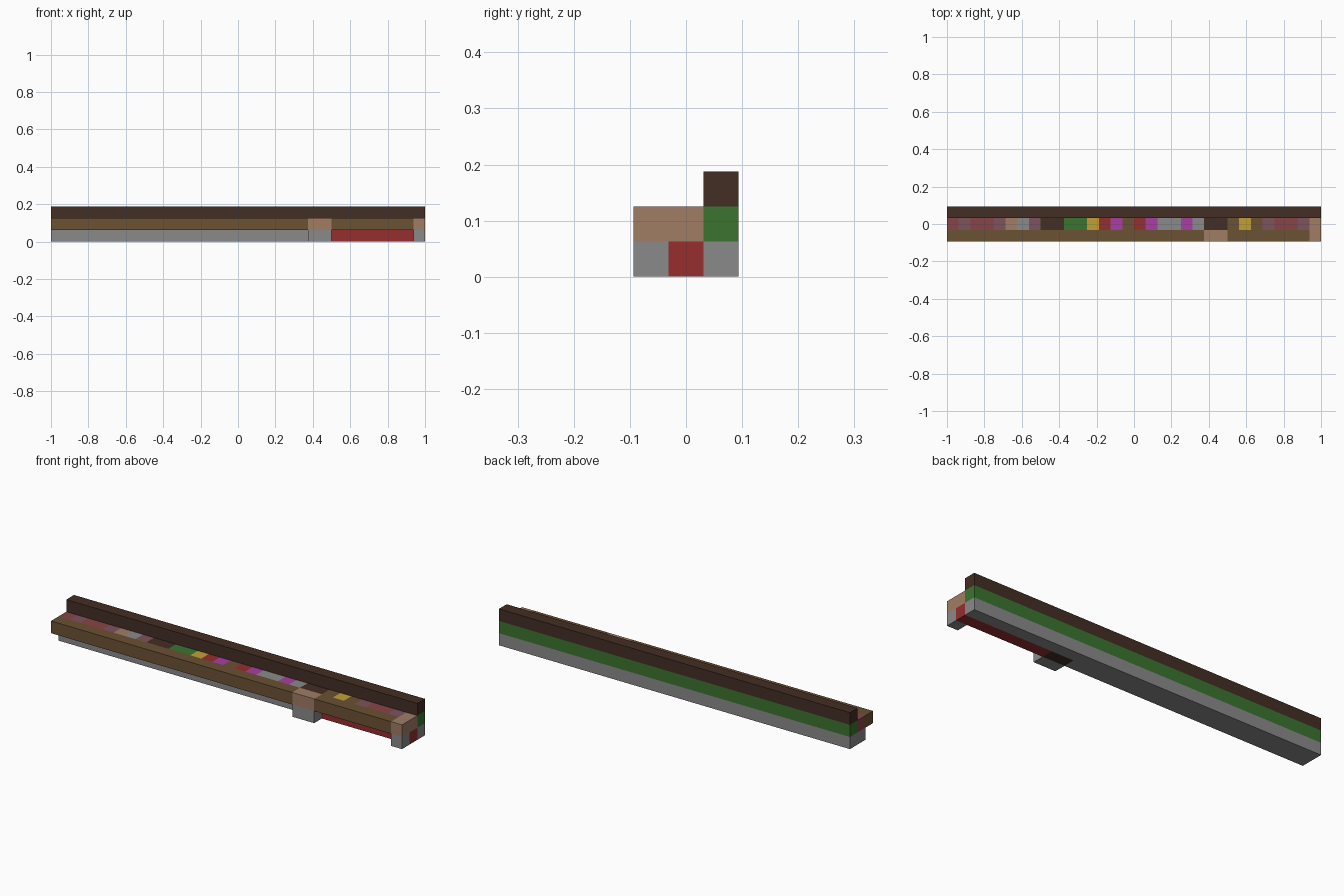
import bpy
import bmesh

cube = bpy.data.objects.get("Cube")
if cube:
    bpy.data.objects.remove(cube, do_unlink=True)

U = 1 / 16      # one block
LENGTH = 32     # blocks along x


def srgb(hex_text):
    values = [int(hex_text[i:i + 2], 16) / 255 for i in (0, 2, 4)]
    return [v / 12.92 if v < 0.04045 else ((v + 0.055) / 1.055) ** 2.4 for v in values] + [1]


def material(name, hex_text):
    m = bpy.data.materials.new(name)
    m.use_nodes = True
    m.diffuse_color = srgb(hex_text)
    m.node_tree.nodes["Principled BSDF"].inputs["Base Color"].default_value = srgb(hex_text)
    return m


MATS = {
    "s": material("stone grey", "8a8a8a"),
    "r": material("red", "962d2f"),
    "t": material("tan", "a07d65"),
    "w": material("wood brown", "6b5133"),
    "d": material("dark wood", "432e24"),
    "g": material("green", "3b742f"),
    "y": material("yellow", "c2a034"),
    "p": material("magenta", "a83ea2"),
    "b": material("brick red", "874446"),
    "m": material("mauve", "7e525c"),
}


def bar(name, colour, x0, x1, row, layer):
    """Box from block x0 to x1, in a row (0 front, 2 back) and a layer (0 bottom)."""
    bm = bmesh.new()
    bmesh.ops.create_cube(bm, size=1)
    size = ((x1 - x0) * U, U, U)
    centre = ((x0 + x1 - LENGTH) * U / 2, (row - 1) * U, (layer + 0.5) * U)
    bmesh.ops.scale(bm, vec=size, verts=bm.verts)
    bmesh.ops.translate(bm, vec=centre, verts=bm.verts)
    mesh = bpy.data.meshes.new(name)
    bm.to_mesh(mesh)
    bm.free()
    mesh.materials.append(MATS[colour])
    obj = bpy.data.objects.new(name, mesh)
    bpy.context.collection.objects.link(obj)


# Back wall: three stacked full-length bars
for layer, (name, colour) in enumerate((("back_base", "s"), ("back_band", "g"), ("back_rail", "d"))):
    bar(name, colour, 0, LENGTH, 2, layer)

# Middle base
bar("middle_base", "s", 0, 22, 1, 0)
bar("middle_dark_block", "d", 22, 24, 1, 0)
bar("middle_red_base", "r", 24, LENGTH, 1, 0)

# Coloured blocks along the middle row, one letter per block
pattern = "bmbbmtsmddggyrpwrpsspsddwywmbbmt"
start = 0
for i in range(1, LENGTH + 1):
    if i == LENGTH or pattern[i] != pattern[start]:
        bar("coloured_block", pattern[start], start, i, 1, 1)
        start = i

# Front shelf, broken by the two posts
bar("front_shelf_long", "w", 0, 22, 0, 1)
bar("front_shelf_short", "w", 24, 31, 0, 1)
for x0, x1 in ((22, 24), (31, LENGTH)):
    bar("post_foot", "s", x0, x1, 0, 0)
    bar("post_cap", "t", x0, x1, 0, 1)
